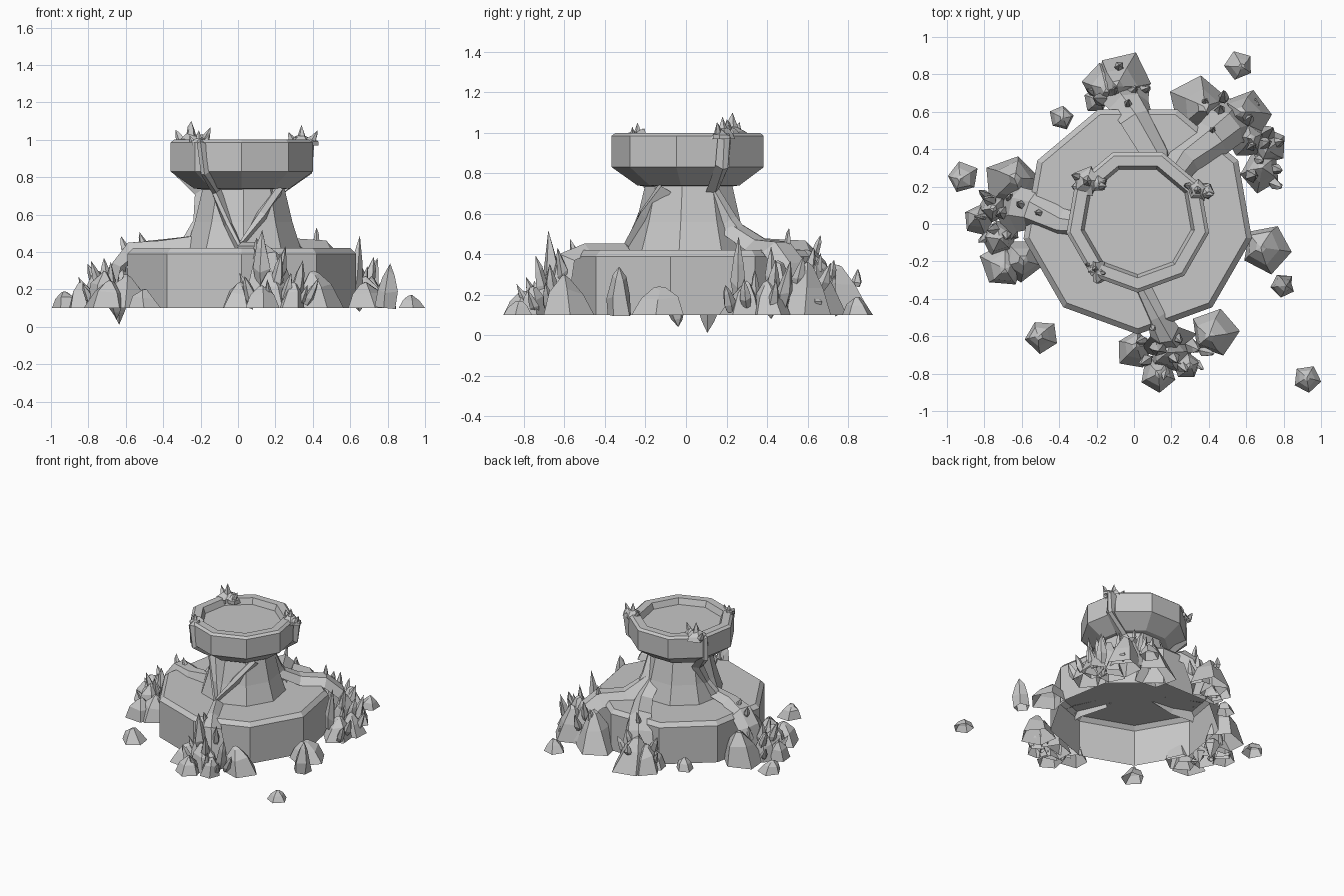
import bpy, bmesh, math, random
from mathutils import Vector, Matrix

random.seed(5)
stone = bpy.data.materials.new("grey_stone")
stone.diffuse_color = (0.57, 0.57, 0.57, 1)


def make(name, bm):
    bmesh.ops.recalc_face_normals(bm, faces=bm.faces)
    me = bpy.data.meshes.new(name)
    bm.to_mesh(me)
    bm.free()
    me.materials.append(stone)
    ob = bpy.data.objects.new(name, me)
    bpy.context.collection.objects.link(ob)
    return ob


def skin(bm, rings, closed=True):
    """Join consecutive rings of points with quads."""
    vs = [[bm.verts.new(p) for p in r] for r in rings]
    n = len(vs[0])
    for a, b in zip(vs, vs[1:]):
        for i in range(n if closed else n - 1):
            j = (i + 1) % n
            bm.faces.new((a[i], a[j], b[j], b[i]))
    return vs


def lathe(name, profile, cx, cy, cap):
    """Nine-sided turned form with a vertex facing the front."""
    bm = bmesh.new()
    angs = [math.radians(-90 + 40 * k) for k in range(9)]
    vs = skin(bm, [[(cx + r * math.cos(a), cy + r * math.sin(a), z) for a in angs] for r, z in profile])
    if cap:
        bm.faces.new(vs[-1])
    return make(name, bm)


CRYSTAL = ((0.65, 0), (1, 0.3), (0.6, 0.68))
BOULDER = ((1.0, 0), (0.66, 0.62), (0.22, 0.96))
STUMP = ((0.95, 0), (0.85, 0.45), (0.5, 0.78))


def shard(bm, x, y, z, r, h, lean=(0, 0), rings=CRYSTAL, jit=0.15, shift=0.0):
    """Five-sided faceted spike or boulder, open at the buried end."""
    sides = 5
    a0 = random.uniform(0, 6.28)
    axis = Vector((lean[0], lean[1], 1)).normalized()
    rot = Vector((0, 0, 1)).rotation_difference(axis).to_matrix()
    o = Vector((x, y, z))
    off = Vector((random.uniform(-1, 1), random.uniform(-1, 1), 0)) * r * shift
    pts = []
    for rr, t in rings:
        ring = []
        for i in range(sides):
            a = a0 + 6.283 * i / sides
            k = r * rr * random.uniform(1 - jit, 1 + jit)
            dz = h * random.uniform(-.12, .06) * (t > 0)
            ring.append(o + rot @ (Vector((k * math.cos(a), k * math.sin(a), h * t + dz)) + off * t))
        pts.append(ring)
    vs = skin(bm, pts)
    tip = bm.verts.new(o + rot @ (Vector((0, 0, h)) + off))
    for i in range(sides):
        bm.faces.new((vs[-1][i], vs[-1][(i + 1) % sides], tip))


def boulders(name, items):
    bm = bmesh.new()
    for x, y, r, h in items:
        shard(bm, x, y, 0.1, r, h, rings=BOULDER, jit=0.1, shift=0.25)
    make(name, bm)


def crystals(name, items, rings=CRYSTAL):
    bm = bmesh.new()
    for x, y, z, r, h, lx, ly in items:
        shard(bm, x, y, z, r * 0.9, h, (lx, ly), rings)
    return make(name, bm)


def ridge(name, path):
    """Angular rock vein along (x, y, z, half width, height above path)."""
    bm = bmesh.new()
    P = [Vector(p[:3]) for p in path]
    rings = []
    for i, (p, q) in enumerate(zip(P, path)):
        t = (P[min(i + 1, len(P) - 1)] - P[max(i - 1, 0)]).normalized()
        out = Vector((p.x, p.y, 0)).normalized() + Vector((0, 0, 0.7))
        out = (out - t * out.dot(t)).normalized()
        s = t.cross(out)
        w, h = q[3], q[4]
        rings.append([p - s * w - out * 0.03, p - s * w * 0.3 + out * h, p + s * w * 0.5 + out * h * 0.7,
                      p + s * w - out * 0.03])
    skin(bm, rings, closed=False)
    make(name, bm)


# Plinth, open underneath
lathe("plinth", [(0.62, 0.1), (0.62, 0.39), (0.59, 0.42)], 0.02, 0.03, True)
# Column, flared bowl and recessed top
lathe("column", [(0.31, 0.42), (0.265, 0.56), (0.222, 0.74)], 0.03, 0.02, False)
lathe("bowl", [(0.22, 0.735), (0.26, 0.74), (0.387, 0.83), (0.387, 0.985), (0.367, 1.0),
               (0.308, 1.0), (0.29, 0.955)], 0.02, 0.02, True)

# Rock veins climbing the column and spilling over the plinth
ridge("front_upper_vein", [(-0.2, -0.2, 1.0, .03, .02), (-0.2, -0.3, 0.98, .03, .02), (-0.18, -0.3, 0.82, .03, .015),
                           (-0.12, -0.17, 0.72, .03, .02), (-0.05, -0.24, 0.55, .025, .015), (0.01, -0.3, 0.43, .02, .01)])
ridge("front_side_vein", [(0.22, -0.11, 0.74, .04, .02), (0.13, -0.21, 0.6, .04, .02), (0.02, -0.29, 0.45, .02, .015)])
ridge("front_lower_vein", [(0.02, -0.3, 0.43, .04, .02), (0.12, -0.5, 0.42, .06, .03), (0.17, -0.6, 0.38, .08, .04),
                           (0.19, -0.66, 0.12, .16, .04)])
ridge("left_upper_vein", [(-0.22, 0.2, 1.0, .04, .02), (-0.31, 0.2, 0.98, .035, .02), (-0.31, 0.2, 0.82, .035, .025),
                          (-0.2, 0.12, 0.71, .05, .03), (-0.22, 0.05, 0.56, .04, .02), (-0.28, 0.0, 0.44, .04, .03)])
ridge("left_lower_vein", [(-0.23, -0.02, 0.46, .06, .03), (-0.4, 0.0, 0.43, .08, .04), (-0.56, 0.07, 0.41, .11, .05),
                          (-0.64, 0.08, 0.33, .12, .03), (-0.68, 0.08, 0.12, .18, .04)])
ridge("right_upper_vein", [(0.3, 0.18, 1.0, .035, .02), (0.39, 0.2, 0.98, .035, .02), (0.38, 0.19, 0.83, .035, .015),
                           (0.21, 0.14, 0.72, .04, .02), (0.2, 0.22, 0.57, .05, .03), (0.22, 0.3, 0.46, .05, .03)])
ridge("back_lower_vein", [(0.14, 0.22, 0.54, .07, .03), (0.13, 0.38, 0.44, .09, .03), (0.02, 0.58, 0.42, .1, .04),
                          (-0.03, 0.66, 0.34, .11, .04), (-0.07, 0.74, 0.12, .15, .04)])
ridge("back_right_vein", [(0.18, 0.22, 0.54, .07, .03), (0.28, 0.36, 0.44, .09, .04), (0.43, 0.47, 0.42, .11, .05),
                          (0.51, 0.54, 0.34, .12, .04), (0.57, 0.59, 0.12, .18, .04)])

# Boulders heaped at the foot of each vein: x, y, radius, height
boulders("front_boulders", [(0.0, -0.67, .1, .14), (0.13, -0.81, .1, .12), (0.43, -0.58, .125, .2), (0.28, -0.76, .08, .14),
                            (0.2, -0.68, .12, .2)])
boulders("left_boulders", [(-0.65, 0.22, .15, .25), (-0.7, -0.22, .13, .15), (-0.61, -0.19, .12, .18),
                           (-0.83, 0.02, .085, .14), (-0.75, 0.09, .09, .2), (-0.72, -0.08, .1, .2)])
boulders("back_boulders", [(-0.06, 0.77, .15, .25), (-0.16, 0.75, .12, .19), (-0.2, 0.66, .07, .14)])
boulders("back_right_boulders", [(0.34, 0.64, .15, .28), (0.6, 0.58, .14, .26), (0.68, 0.28, .11, .17), (0.72, 0.42, .1, .17),
                                 (0.6, 0.45, .11, .27)])
boulders("right_boulder", [(0.71, -0.13, .135, .14)])
boulders("scattered_stones", [(-0.39, 0.57, .07, .09), (0.56, 0.85, .075, .09), (-0.915, 0.25, .085, .09),
                              (-0.49, -0.6, .09, .1), (0.925, -0.83, .075, .07)])

# Crystal spikes: x, y, z, radius, length, lean x, lean y
crystals("right_crystal", [(0.79, -0.33, .1, .077, .24, .1, 0)], STUMP)
crystals("front_crystals", [(0.13, -0.65, .22, .05, .3, 0, -.1), (0.2, -0.7, .18, .04, .22, .15, -.2),
                            (0.3, -0.65, .12, .045, .24, .2, -.1), (0.25, -0.74, .12, .04, .18, .2, -.3),
                            (0.08, -0.72, .12, .04, .16, -.3, -.2), (0.36, -0.68, .12, .03, .16, .5, -.1),
                            (0.17, -0.77, .12, .03, .15, -.1, -.5), (0.22, -0.6, .26, .03, .18, .2, -.2),
                            (0.06, -0.62, .16, .03, .14, -.4, -.1), (0.33, -0.74, .12, .025, .12, .4, -.4),
                            (0.1, -0.55, .4, .02, .08, 0, -.3)])
crystals("left_crystals", [(-0.7, 0.06, .2, .04, .17, -.1, 0), (-0.75, 0.12, .2, .035, .15, -.4, .1),
                           (-0.74, -0.02, .2, .035, .16, -.3, -.1), (-0.8, 0.04, .16, .03, .12, -.5, 0),
                           (-0.66, 0.13, .22, .03, .14, 0, .2), (-0.68, -0.05, .2, .03, .15, 0, -.2),
                           (-0.78, 0.14, .13, .03, .12, -.5, .4), (-0.78, -0.06, .13, .03, .12, -.5, -.4),
                           (-0.5, 0.06, .42, .025, .09, -.3, 0), (-0.6, 0.1, .4, .025, .09, -.3, .2)])
crystals("back_crystals", [(-0.1, 0.7, .22, .04, .15, 0, .2), (-0.16, 0.66, .2, .04, .16, -.4, .1),
                           (-0.02, 0.7, .22, .035, .16, .2, .2), (-0.08, 0.84, .24, .03, .09, 0, .1),
                           (0.04, 0.71, .18, .03, .13, .4, .2), (-0.2, 0.7, .14, .03, .13, -.5, .2),
                           (-0.03, 0.63, .38, .025, .12, 0, .3)])
crystals("back_right_crystals", [(0.62, 0.26, .17, .045, .32, .1, 0), (0.68, 0.42, .15, .045, .23, .2, .1),
                                 (0.74, 0.3, .14, .035, .15, .4, -.1), (0.7, 0.47, .14, .045, .24, .2, .2),
                                 (0.62, 0.42, .22, .035, .22, .1, 0), (0.6, 0.55, .24, .035, .16, .2, .2),
                                 (0.46, 0.6, .28, .035, .16, 0, .2), (0.38, 0.64, .28, .03, .13, 0, .2),
                                 (0.48, 0.66, .22, .035, .15, 0, .4), (0.74, 0.22, .12, .035, .14, .4, -.2),
                                 (0.42, 0.5, .44, .02, .09, 0, .1), (0.74, 0.43, .12, .035, .17, .4, .1),
                                 (0.66, 0.34, .16, .03, .17, .2, 0)])
# Chipped rocks with tiny spikes on the bowl rim
for name, cx, cy, s in (("rim_cluster_left", -0.25, 0.23, 1.2), ("rim_cluster_right", 0.34, 0.18, 1),
                        ("rim_cluster_front", -0.21, -0.24, .7)):
    crystals(name + "_rock", [(cx, cy, .97, .07 * s, .06 * s, 0, 0), (cx + .05 * s, cy - .01, .97, .05 * s, .05 * s, 0, 0)],
             STUMP)
    crystals(name, [(cx, cy, .98, .03 * s, .1 * s, 0, 0), (cx - .04 * s, cy + .02, .98, .022 * s, .07 * s, -.5, .2),
                    (cx + .05 * s, cy - .02, .98, .022 * s, .08 * s, .5, -.1)])
# Spikes hanging below the plinth edge
hang = crystals("hanging_crystals", [(-0.65, 0.12, .16, .06, .15, .1, -.1), (-0.66, -0.05, .16, .05, .12, .1, .1),
                                     (0.65, 0.42, .14, .05, .1, 0, 0), (0.64, 0.64, .14, .04, .07, 0, 0)]).data
hang.transform(Matrix.Translation((0, 0, .32)) @ Matrix.Scale(-1, 4, (0, 0, 1)))
hang.flip_normals()
